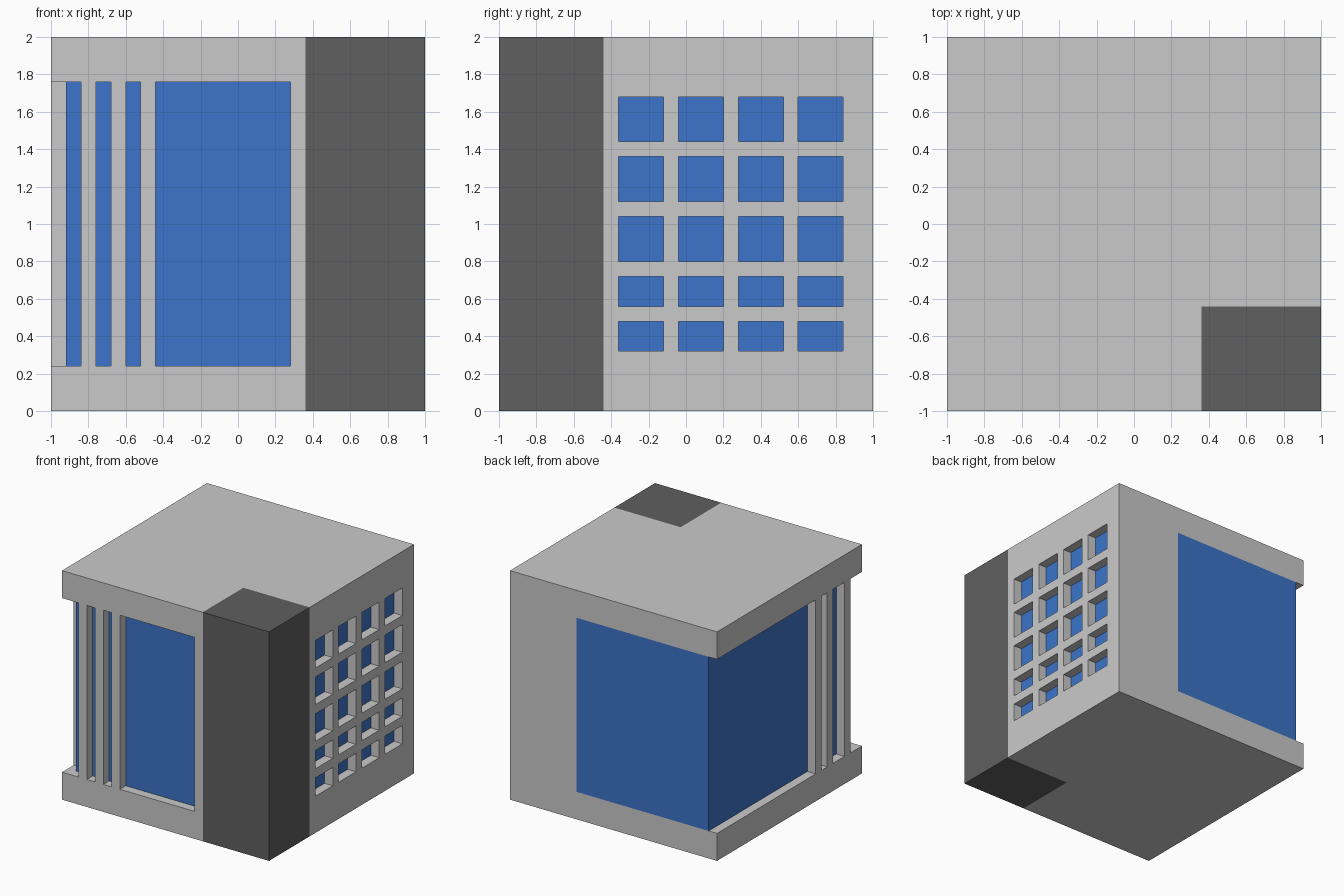
import bpy, bmesh

if "Cube" in bpy.data.objects:
    bpy.data.objects.remove(bpy.data.objects["Cube"])


def material(name, rgb):
    m = bpy.data.materials.new(name)
    m.diffuse_color = (*rgb, 1)
    m.use_nodes = True
    m.node_tree.nodes["Principled BSDF"].inputs["Base Color"].default_value = m.diffuse_color
    return m


GREY = material("light grey", (0.59, 0.59, 0.59))
DARK = material("dark grey", (0.115, 0.115, 0.115))
BLUE = material("window blue", (0.045, 0.175, 0.59))

LOW, HIGH = 0.24, 1.76      # top of base, underside of roof
T = 0.08                    # facade thickness and bar width


def prisms(name, mat, parts):
    """One object made of vertical prisms: (profile points, z0, z1)."""
    bm = bmesh.new()
    for pts, z0, z1 in parts:
        face = bm.faces.new([bm.verts.new((x, y, z0)) for x, y in pts])
        ext = bmesh.ops.extrude_face_region(bm, geom=[face], use_keep_orig=True)
        for v in ext["geom"]:
            if isinstance(v, bmesh.types.BMVert):
                v.co.z = z1
    bmesh.ops.recalc_face_normals(bm, faces=bm.faces[:])
    mesh = bpy.data.meshes.new(name)
    bm.to_mesh(mesh)
    bm.free()
    mesh.materials.append(mat)
    obj = bpy.data.objects.new(name, mesh)
    bpy.context.collection.objects.link(obj)
    return obj


def block(x0, x1, y0, y1, z0=LOW, z1=HIGH):
    return [(x0, y0), (x1, y0), (x1, y1), (x0, y1)], z0, z1


# Floor and roof slabs, notched round the corner tower
plan = [(-1, -1), (0.36, -1), (0.36, -0.44), (1, -0.44), (1, 1), (-1, 1)]
prisms("base_slab", GREY, [(plan, 0, LOW)])
prisms("roof_slab", GREY, [(plan, HIGH, 2)])

# Corner tower
prisms("corner_tower", DARK, [block(0.36, 1, -1, -0.44, 0, 2)])

# Glazed core: recessed at front and left, flush at the back
prisms("glass_core", BLUE, [block(-0.92, 0.36, -0.92, 1)])

# Front pillars and the jamb beside the tower
prisms("front_pillars", GREY,
       [block(x, x + T, -1, -0.92) for x in (-0.84, -0.68, -0.52, 0.28)])

# Left pillars
prisms("left_pillars", GREY,
       [block(-1, -0.92, y, y + T) for y in (-0.84, -0.60, -0.44)])

# Right wing: glass behind the grid and the solid back wall
prisms("right_glass", BLUE, [block(0.36, 0.92, -0.44, 0.84)])
prisms("back_wall", GREY, [block(0.36, 1, 0.84, 1)])

# Right facade grid: posts, with rails between them
posts = [-0.44, -0.12, 0.20, 0.52]
rails = [0.24, 0.48, 0.72, 1.04, 1.36, 1.68]
grid = [block(0.92, 1, y, y + T) for y in posts]
grid += [block(0.92, 1, y + T, y + 0.32, z, z + T) for y in posts for z in rails]
prisms("window_grid", GREY, grid)
